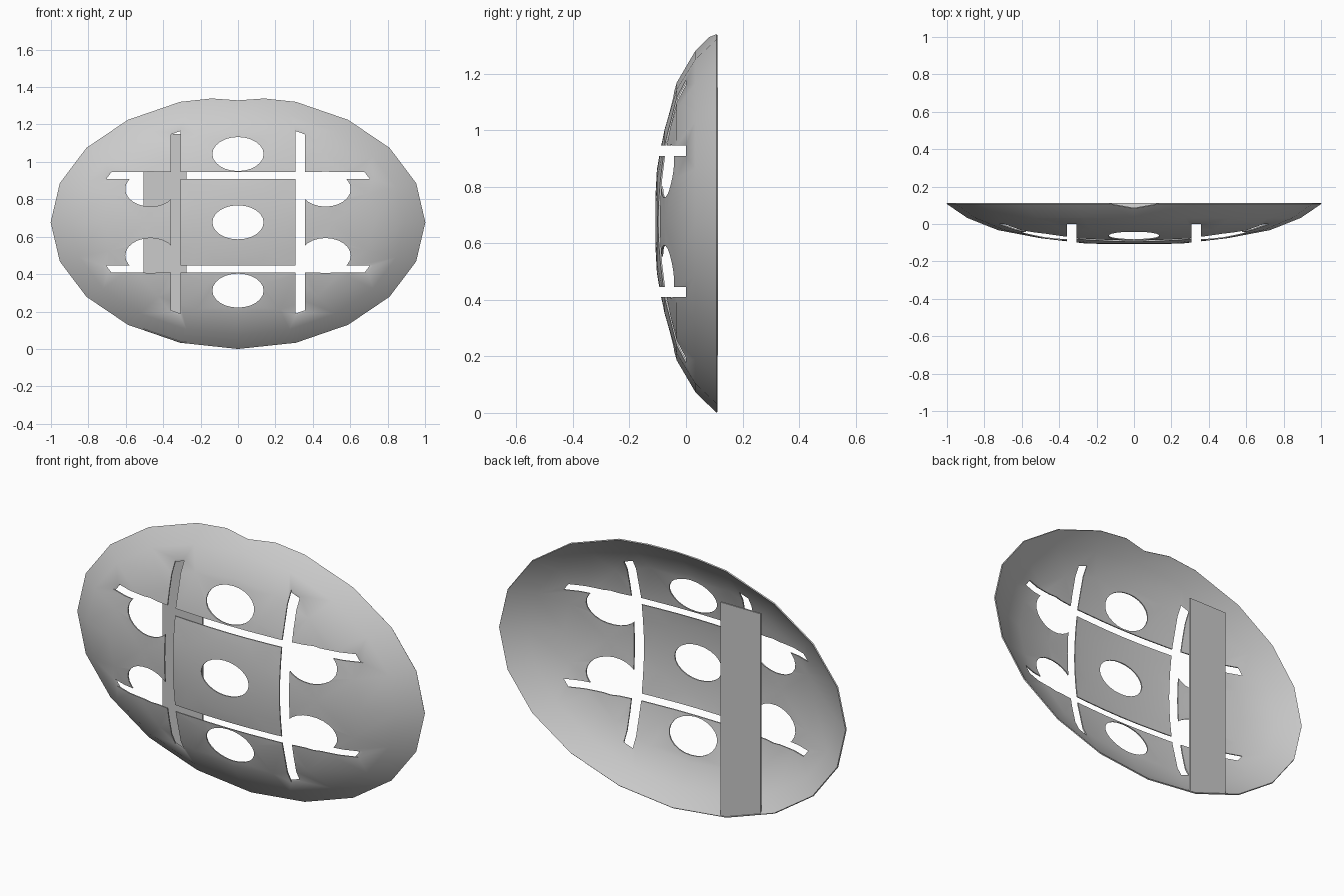
import bpy, bmesh, math
from mathutils import Matrix, Vector

if "Cube" in bpy.data.objects:
    bpy.data.objects.remove(bpy.data.objects["Cube"])

CZ, HZ, SEG = 0.677, 0.675, 20


def make_object(name, bm):
    bmesh.ops.recalc_face_normals(bm, faces=bm.faces)
    me = bpy.data.meshes.new(name)
    bm.to_mesh(me)
    bm.free()
    ob = bpy.data.objects.new(name, me)
    bpy.context.collection.objects.link(ob)
    return ob


def cut_box(x0, x1, z0, z1):
    bm = bmesh.new()
    m = Matrix.Translation(((x0 + x1) / 2, -0.15, (z0 + z1) / 2)) @ Matrix.Diagonal((x1 - x0, 0.3, z1 - z0, 1))
    bmesh.ops.create_cube(bm, size=1, matrix=m)
    return make_object("slot_cutter", bm)


def cut_oval(x, z, rx, rz):
    bm = bmesh.new()
    m = (Matrix.Translation((x, -0.1, z)) @ Matrix.Diagonal((rx, 1, rz, 1))
         @ Matrix.Rotation(math.pi / 2, 4, 'X'))
    bmesh.ops.create_cone(bm, cap_ends=True, segments=24, radius1=1, radius2=1, depth=0.4, matrix=m)
    return make_object("hole_cutter", bm)


# Shallow oval dish: rings from the front centre back to the rim
profile = [(0.27, -0.10), (0.5, -0.073), (0.726, -0.03), (0.89, 0.035), (1.0, 0.11)]
bm = bmesh.new()
centre = bm.verts.new((0, -0.11, CZ))
rings = []
for r, y in profile:
    rings.append([bm.verts.new((r * math.cos(k * math.tau / SEG), y,
                                CZ + HZ * r * math.sin(k * math.tau / SEG))) for k in range(SEG)])
for k in range(SEG):
    n = (k + 1) % SEG
    bm.faces.new((centre, rings[0][k], rings[0][n]))
    for a, b in zip(rings, rings[1:]):
        bm.faces.new((a[k], b[k], b[n], a[n]))
# Small clipped notch at the top of the rim
bmesh.ops.bisect_plane(bm, geom=bm.verts[:] + bm.edges[:] + bm.faces[:],
                       plane_co=Vector((0, 0.11, 1.337)), plane_no=Vector((0, -0.01, 0.025)).normalized(),
                       clear_outer=True)
dish = make_object("dish_shell", bm)

# Crossing slots and oval holes
cutters = []
for s in (-1, 1):
    cutters.append(cut_box(s * 0.333 - 0.026, s * 0.333 + 0.026, 0.05, 1.3))
    cutters.append(cut_box(-0.9, 0.9, CZ + s * 0.25 - 0.018, CZ + s * 0.25 + 0.018))
    for t in (-1, 1):
        cutters.append(cut_oval(s * 0.468, CZ + t * 0.178, 0.135, 0.094))
for z in (-0.365, 0, 0.365):
    cutters.append(cut_oval(0, CZ + z, 0.137, 0.091))

bpy.context.view_layer.objects.active = dish
dish.select_set(True)
mod = dish.modifiers.new("thickness", 'SOLIDIFY')
mod.thickness = 0.006
mod.offset = 0
bpy.ops.object.modifier_apply(modifier=mod.name)
for c in cutters:
    mod = dish.modifiers.new("cut", 'BOOLEAN')
    mod.operation = 'DIFFERENCE'
    mod.solver = 'EXACT'
    mod.object = c
    bpy.ops.object.modifier_apply(modifier=mod.name)
for c in cutters:
    bpy.data.objects.remove(c, do_unlink=True)
bpy.ops.object.shade_smooth_by_angle(angle=math.radians(35))

# Flat back strip, its foot following the rim
bm = bmesh.new()
outline = [(-0.275, 0.034), (-0.309, 0.038), (-0.505, 0.105), (-0.505, 1.148), (-0.275, 1.148)]
face = bm.faces.new([bm.verts.new((x, 0.101, z)) for x, z in outline])
ext = bmesh.ops.extrude_face_region(bm, geom=[face])
bmesh.ops.translate(bm, vec=(0, 0.009, 0), verts=[v for v in ext["geom"] if isinstance(v, bmesh.types.BMVert)])
make_object("back_strip", bm)
